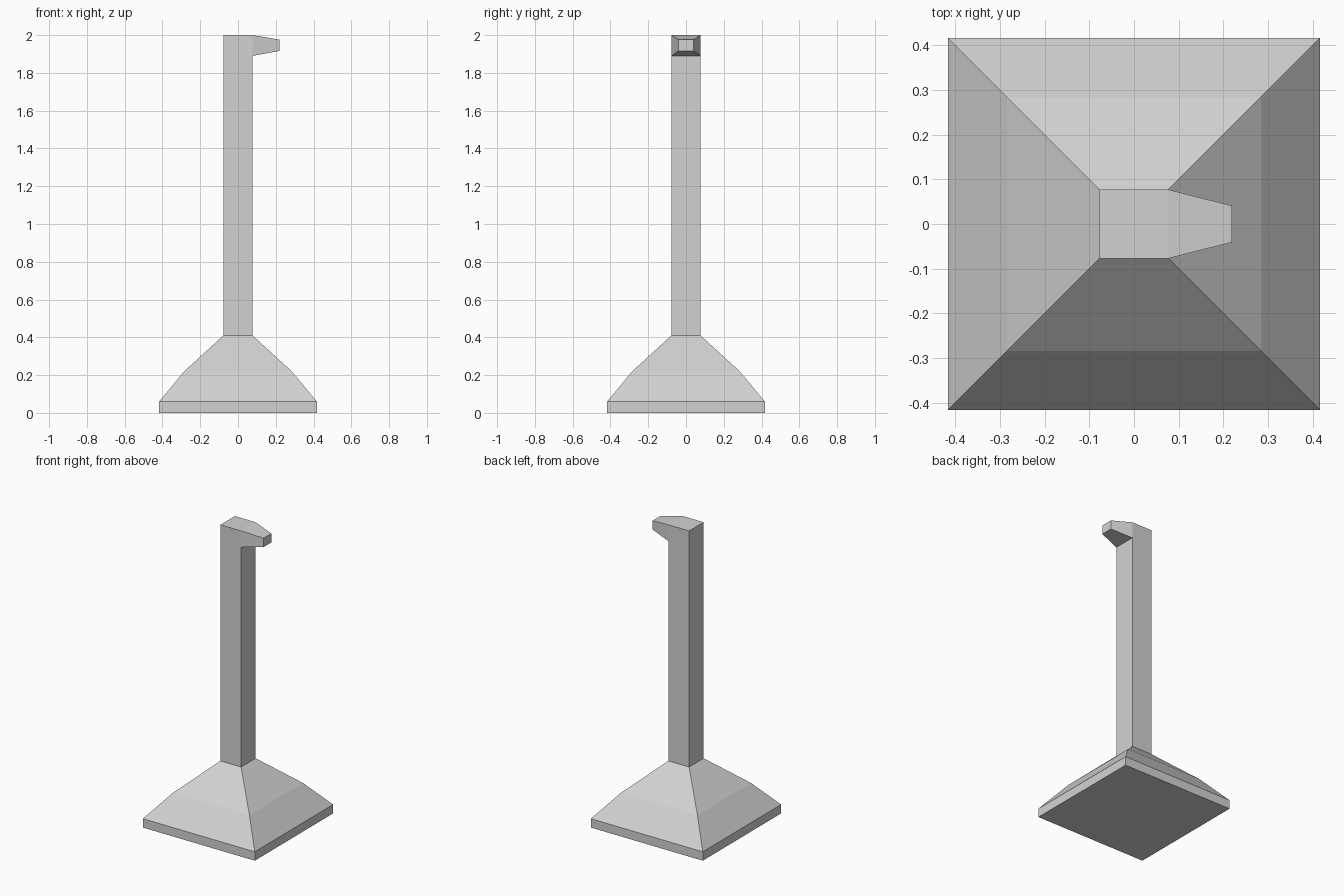
import bpy
import bmesh
from mathutils import Matrix, Vector

cube = bpy.data.objects.get("Cube")
if cube:
    bpy.data.objects.remove(cube, do_unlink=True)

# One plain grey for the whole model
grey = bpy.data.materials.new("light_grey")
grey.use_nodes = True
grey.diffuse_color = (0.65, 0.65, 0.65, 1)
grey.node_tree.nodes["Principled BSDF"].inputs["Base Color"].default_value = grey.diffuse_color


def loft(name, sections, matrix=None, cap_start=True, cap_end=True):
    """Join rectangular sections (half width, half depth, height, offset) into a flat-faced part."""
    bm = bmesh.new()
    rings = []
    for w, d, h, off in sections:
        corners = ((-w, -d), (w, -d), (w, d), (-w, d))
        rings.append([bm.verts.new((x + off, y, h)) for x, y in corners])
    for low, high in zip(rings, rings[1:]):
        for i in range(4):
            j = (i + 1) % 4
            bm.faces.new((low[i], low[j], high[j], high[i]))
    if cap_start:
        bm.faces.new(rings[0][::-1])
    if cap_end:
        bm.faces.new(rings[-1])
    if matrix:
        bm.transform(matrix)
    mesh = bpy.data.meshes.new(name)
    bm.to_mesh(mesh)
    bm.free()
    mesh.materials.append(grey)
    obj = bpy.data.objects.new(name, mesh)
    bpy.context.collection.objects.link(obj)
    return obj


POLE = 0.077   # half width of the square pole
BASE = 0.417   # half width of the square foot

# Foot: low plinth with a two-step sloping pyramid
loft("base", [(BASE, BASE, 0, 0), (BASE, BASE, 0.06, 0),
              (0.285, 0.285, 0.22, 0), (POLE, POLE, 0.41, 0)], cap_end=False)

# Tall square pole
loft("pole", [(POLE, POLE, 0.41, 0), (POLE, POLE, 2, 0)], cap_start=False)

# Tapered spout at the top, lofted along +x (section width becomes height)
along_x = Matrix(((0, 0, 1, 0), (0, 1, 0, 0), (-1, 0, 0, 0), (0, 0, 0, 1)))
loft("spout", [(0.055, POLE, POLE, -1.945), (0.03, 0.041, 0.22, -1.946)],
     along_x, cap_start=False)
